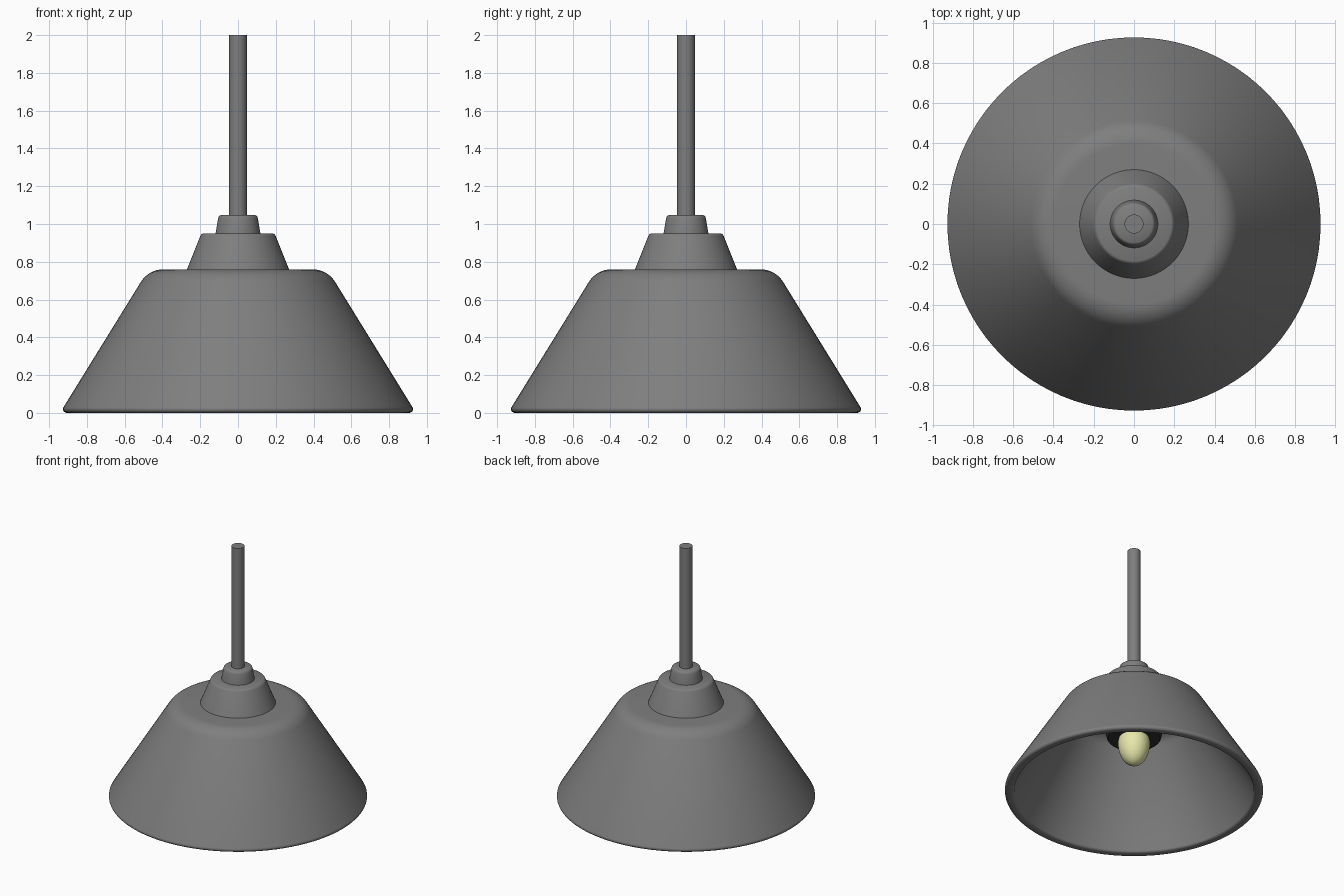
import bpy, bmesh, math

if "Cube" in bpy.data.objects:
    bpy.data.objects.remove(bpy.data.objects["Cube"])

SEG = 96


def material(name, rgb):
    m = bpy.data.materials.new(name)
    m.diffuse_color = (*rgb, 1)
    m.use_nodes = True
    m.node_tree.nodes["Principled BSDF"].inputs["Base Color"].default_value = m.diffuse_color
    return m


grey = material("grey_metal", (0.21, 0.21, 0.21))
black = material("black_socket", (0.03, 0.03, 0.03))
cream = material("pale_yellow_glass", (0.8, 0.8, 0.41))


def arc(cx, cz, rx, rz, a0, a1, n):
    """Points on an elliptical arc, angles in degrees."""
    pts = []
    for i in range(n + 1):
        a = math.radians(a0 + (a1 - a0) * i / n)
        pts.append((cx + rx * math.cos(a), cz + rz * math.sin(a)))
    return pts


def lathe(name, profile, mat, angle=35):
    """Spin an (r, z) profile, running from axis to axis, round z."""
    bm = bmesh.new()
    rings = []
    for r, z in profile:
        if r < 1e-4:
            rings.append([bm.verts.new((0, 0, z))])
        else:
            rings.append([bm.verts.new((r * math.cos(2 * math.pi * i / SEG),
                                        r * math.sin(2 * math.pi * i / SEG), z))
                          for i in range(SEG)])
    for a, b in zip(rings, rings[1:]):
        for i in range(SEG):
            j = (i + 1) % SEG
            if len(a) == 1:
                bm.faces.new((a[0], b[j], b[i]))
            elif len(b) == 1:
                bm.faces.new((a[i], a[j], b[0]))
            else:
                bm.faces.new((a[i], a[j], b[j], b[i]))
    bmesh.ops.recalc_face_normals(bm, faces=bm.faces)
    me = bpy.data.meshes.new(name)
    bm.to_mesh(me)
    bm.free()
    me.materials.append(mat)
    ob = bpy.data.objects.new(name, me)
    bpy.context.collection.objects.link(ob)
    bpy.context.view_layer.objects.active = ob
    ob.select_set(True)
    bpy.ops.object.shade_smooth_by_angle(angle=math.radians(angle))
    ob.select_set(False)
    return ob


# Shade: thick hollow cone with rounded shoulder and rim
outer = [(0, 0.76)] + arc(0.395, 0.62, 0.14, 0.14, 90, 32, 8)
rim = arc(0.905, 0.02, 0.022, 0.02, 32, -90, 6) + arc(0.882, 0.018, 0.024, 0.018, -90, -180, 4)
inner = arc(0.37, 0.585, 0.12, 0.12, 32, 90, 8) + [(0, 0.705)]
lathe("shade", outer + rim + inner, grey)

# Stepped cap, collar and hanging rod
lathe("cap", [(0, 0.735), (0.28, 0.735), (0.27, 0.76), (0.20, 0.935),
              (0.194, 0.945), (0.184, 0.95), (0, 0.95)], grey, 50)
lathe("collar", [(0, 0.935), (0.12, 0.935), (0.118, 0.955), (0.105, 1.03),
                 (0.101, 1.041), (0.092, 1.047), (0, 1.047)], grey, 50)
lathe("rod", [(0, 1.0), (0.047, 1.0), (0.047, 2.0), (0, 2.0)], grey)

# Socket under the shade top
lathe("socket", [(0, 0.72), (0.25, 0.72), (0.195, 0.46), (0.188, 0.45),
                 (0, 0.45)], black)

# Bulb: slightly pointed tip, tapering towards the socket
lathe("bulb", [(0, 0.54), (0.07, 0.54)] + arc(0, 0.41, 0.115, 0.115, 50, 0, 8)
      + arc(0, 0.41, 0.115, 0.18, 0, -90, 14)[1:], cream)
